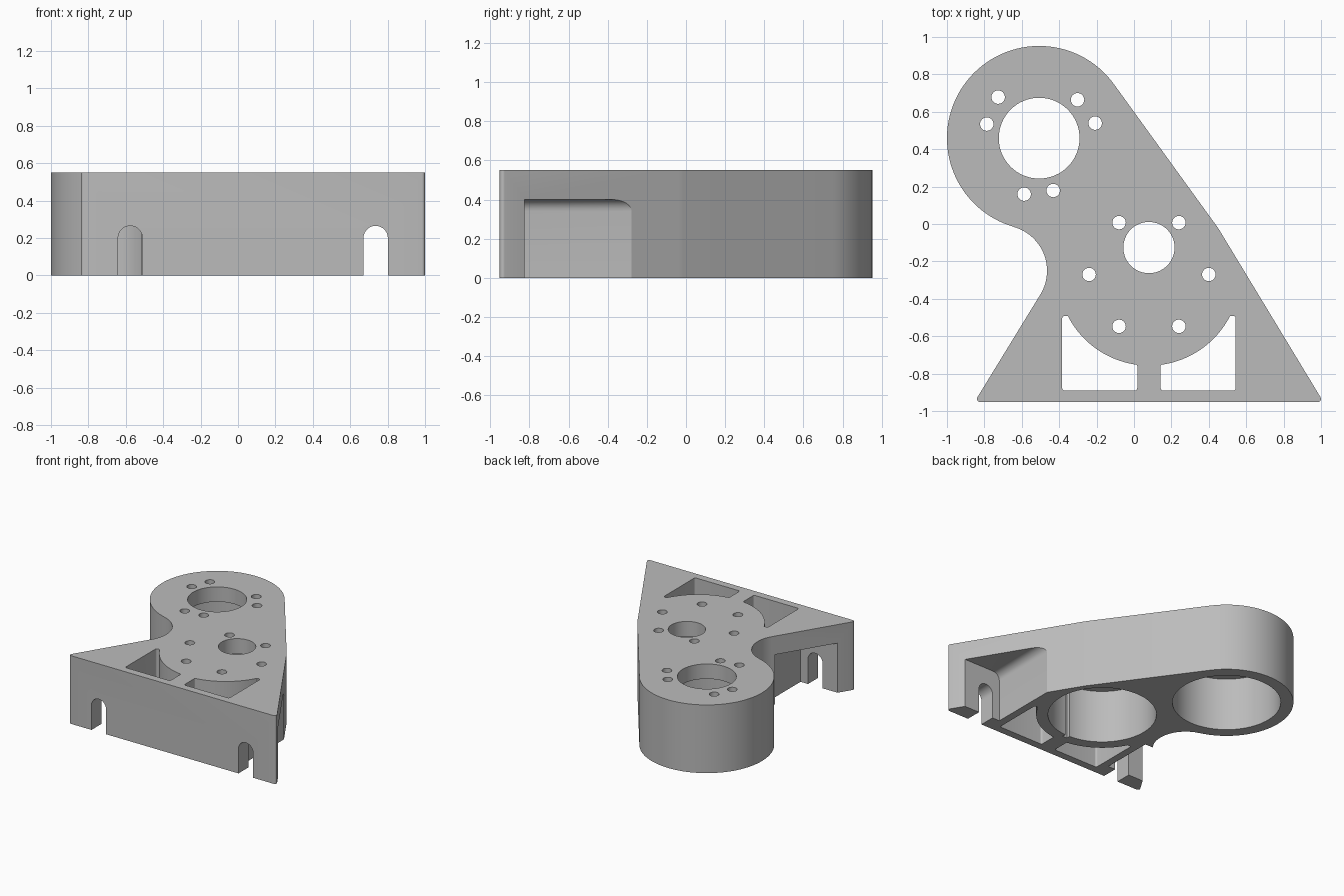
import bpy, bmesh
from math import sin, cos, tan, pi, radians, acos, asin, atan2, hypot
from mathutils import Vector

if "Cube" in bpy.data.objects:
    bpy.data.objects.remove(bpy.data.objects["Cube"])

# Main layout: two motor seats on a triangular foot
HEIGHT, CEILING, FRONT = 0.55, 0.43, -0.952
BIG, BIG_R = Vector((-0.507, 0.459)), 0.493
LOW, LOW_R = Vector((0.08, -0.27)), 0.445
NECK, NECK_R = Vector((-0.708, -0.25)), 0.243
FOOT_HALF = 0.933


def arc(c, r, a, b, n=32):
    return [(c[0] + r * cos(a + (b - a) * i / n), c[1] + r * sin(a + (b - a) * i / n))
            for i in range(n + 1)]


def circle(c, r, n=64):
    return arc(c, r, 0, 2 * pi, n)[:-1]


def fillet(before, corner, after, r, n=6):
    """Points that round a corner with radius r."""
    p = Vector(corner)
    d1, d2 = (Vector(before) - p).normalized(), (Vector(after) - p).normalized()
    half = d1.angle(d2) / 2
    c = p + (d1 + d2).normalized() * (r / sin(half))
    s, e = p + d1 * (r / tan(half)) - c, p + d2 * (r / tan(half)) - c
    a = atan2(s.y, s.x)
    turn = (atan2(e.y, e.x) - a + pi) % (2 * pi) - pi
    return arc(c, r, a, a + turn, n)


def rounded(pts, radii):
    """Round the corners listed in radii (index -> radius)."""
    out = []
    for i, p in enumerate(pts):
        if i in radii:
            out += fillet(pts[i - 1], p, pts[(i + 1) % len(pts)], radii[i])
        else:
            out.append(p)
    return out


def prism(name, pts, lo, hi, axis="Z"):
    bm = bmesh.new()
    place = (lambda u, v, w: (u, v, w)) if axis == "Z" else (lambda u, v, w: (u, w, v))
    face = bm.faces.new([bm.verts.new(place(u, v, lo)) for u, v in pts])
    new = bmesh.ops.extrude_face_region(bm, geom=[face])["geom"]
    bmesh.ops.translate(bm, vec=place(0, 0, hi - lo),
                        verts=[g for g in new if isinstance(g, bmesh.types.BMVert)])
    bmesh.ops.recalc_face_normals(bm, faces=bm.faces)
    mesh = bpy.data.meshes.new(name)
    bm.to_mesh(mesh)
    bm.free()
    ob = bpy.data.objects.new(name, mesh)
    bpy.context.collection.objects.link(ob)
    return ob


def tangent_angle(p, c, r):
    d = Vector(p) - c
    return atan2(d.y, d.x) + acos(r / d.length)


# Body outline
left = (LOW.x - FOOT_HALF, FRONT)
right = (LOW.x + FOOT_HALF, FRONT)
span = LOW - BIG
side = atan2(span.y, span.x) + pi / 2 - asin((BIG_R - LOW_R) / span.length)
to_big = BIG - NECK
neck_top = atan2(to_big.y, to_big.x)
neck_low = tangent_angle(left, NECK, NECK_R)
outline = [left, right]
outline += arc(LOW, LOW_R, tangent_angle(right, LOW, LOW_R), side, 8)
outline += arc(BIG, BIG_R, side, neck_top + pi, 64)
outline += arc(NECK, NECK_R, neck_top, neck_low, 32)
body = prism("motor_mount_body", rounded(outline, {0: 0.017, 1: 0.017}), 0, HEIGHT)

cutters = []


def cut(*args):
    cutters.append(prism("cutter", *args))


# Motor cavities from below, with a narrow relief groove at the front
for c in (BIG, LOW):
    cut(circle(c, 0.4, 96), -0.1, CEILING)
gx, gy = LOW.x, LOW.y - 0.37
cut([(gx - 0.02, gy - 0.06), (gx + 0.02, gy - 0.06), (gx + 0.02, gy), (gx - 0.02, gy)],
    -0.1, CEILING - 0.001)

# Shaft and bolt holes
cut(circle(BIG, 0.216), 0.3, 0.7)
cut(circle((LOW.x, -0.126), 0.137), 0.3, 0.7)
for i in range(3):
    for start, r in ((15, 0.31), (45, 0.29)):
        a = radians(start + 120 * i)
        cut(circle((BIG.x + r * cos(a), BIG.y + r * sin(a)), 0.036, 24), 0.3, 0.7)
for i in range(6):
    a = radians(60 * i)
    cut(circle((LOW.x + 0.32 * cos(a), LOW.y + 0.32 * sin(a)), 0.036, 24), 0.3, 0.7)

for s in (-1, 1):
    # Pocket through the foot, curved around the lower seat
    ring, web, edge, tip = 0.487, 0.0625, 0.464, 0.434
    curve = arc((0, 0), ring, -acos(tip / ring), -acos(web / ring), 24)
    pts = [(web, -0.621), (edge, -0.621), (edge, curve[0][1])] + curve
    pts = rounded(pts, {0: 0.015, 1: 0.015, 2: 0.014, len(pts) - 1: 0.008})
    cut([(LOW.x + s * u, LOW.y + v) for u, v in pts], -0.1, 0.7)

    # Recess behind the front wall
    wall = 0.525
    pts = rounded([(wall, -0.1), (wall, 0.4), (1.4, 0.4), (1.4, -0.1)], {1: 0.06})
    cut([(LOW.x + s * u, v) for u, v in pts], -0.825, -0.4 if s < 0 else -0.2, "Y")

    # Arched screw slot in the front wall
    cx, w = LOW.x + s * 0.656, 0.065
    cut([(cx - w, -0.1), (cx + w, -0.1)] + arc((cx, 0.2), w, 0, pi, 24), -1.1, -0.8, "Y")

# Carve the body
for c in cutters:
    mod = body.modifiers.new("cut", "BOOLEAN")
    mod.operation, mod.solver, mod.object = "DIFFERENCE", "EXACT", c
bpy.context.view_layer.update()
carved = bpy.data.meshes.new_from_object(
    body.evaluated_get(bpy.context.evaluated_depsgraph_get()))
body.modifiers.clear()
body.data = carved
for c in cutters:
    bpy.data.objects.remove(c)

# Material
grey = bpy.data.materials.new("plain_grey")
grey.use_nodes = True
color = (0.5, 0.5, 0.5, 1)
grey.diffuse_color = color
grey.node_tree.nodes["Principled BSDF"].inputs["Base Color"].default_value = color
body.data.materials.clear()
body.data.materials.append(grey)

bpy.ops.object.select_all(action="DESELECT")
body.select_set(True)
bpy.context.view_layer.objects.active = body
bpy.ops.object.shade_smooth_by_angle(angle=radians(30))
